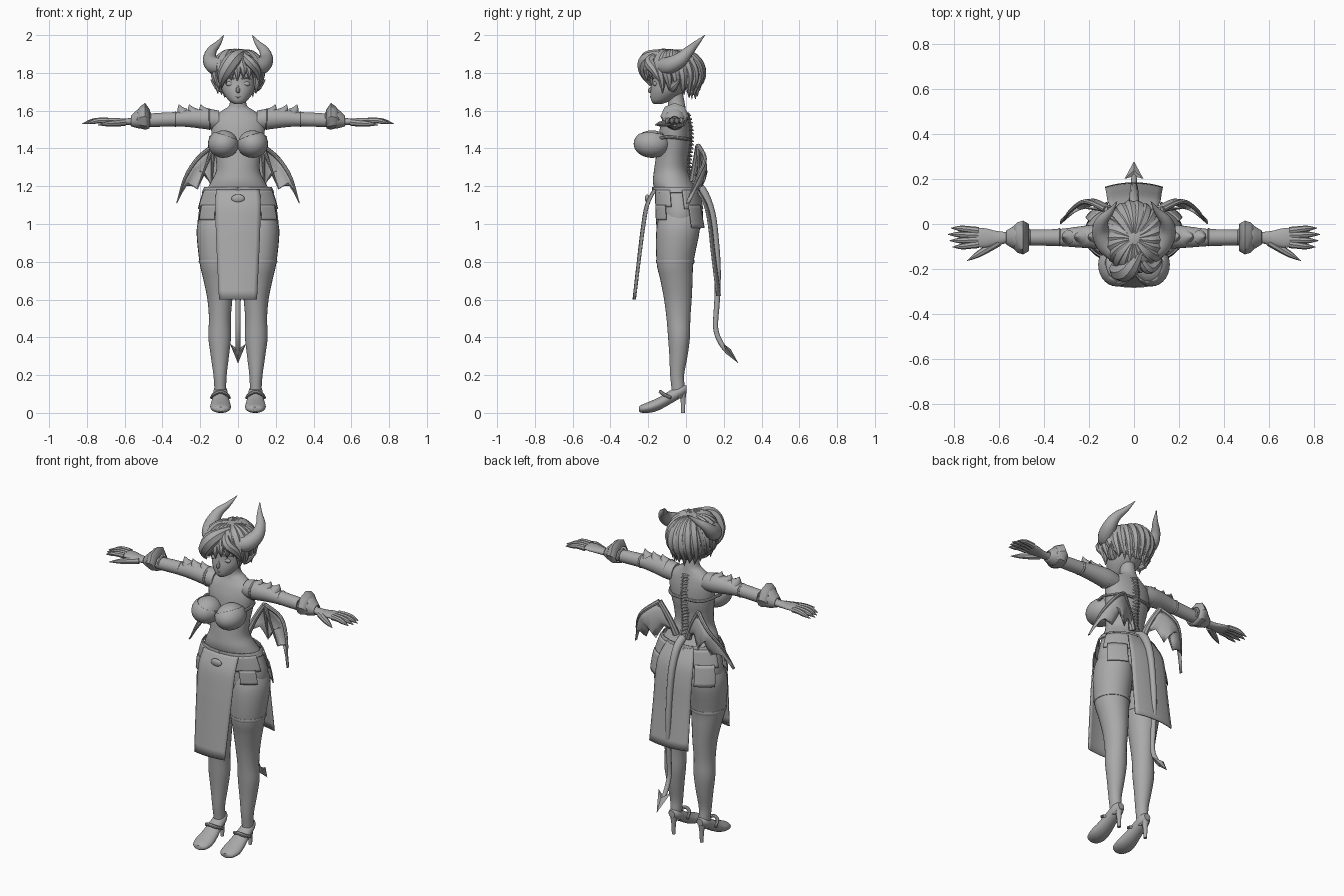
import bpy, bmesh, math, random
from mathutils import Vector, Matrix

random.seed(4)
cube = bpy.data.objects.get("Cube")
if cube:
    bpy.data.objects.remove(cube, do_unlink=True)

grey = bpy.data.materials.new("plain_grey")
grey.use_nodes = True
grey.diffuse_color = (0.4, 0.4, 0.4, 1)
grey.node_tree.nodes["Principled BSDF"].inputs["Base Color"].default_value = grey.diffuse_color
SIDES = ((1, "left_"), (-1, "right_"))


def finish(name, bm, thick=0, angle=40):
    if not thick:
        bmesh.ops.recalc_face_normals(bm, faces=bm.faces)
    mesh = bpy.data.meshes.new(name)
    bm.to_mesh(mesh)
    bm.free()
    mesh.materials.append(grey)
    ob = bpy.data.objects.new(name, mesh)
    bpy.context.collection.objects.link(ob)
    if thick:
        mod = ob.modifiers.new("thickness", "SOLIDIFY")
        mod.thickness, mod.offset = thick, 0
    bpy.ops.object.select_all(action="DESELECT")
    ob.select_set(True)
    bpy.context.view_layer.objects.active = ob
    bpy.ops.object.shade_smooth_by_angle(angle=math.radians(angle))
    return ob


def spline(pts, k=4):
    """Catmull-Rom resampling of tuples of any length."""
    v = [Vector(p) for p in pts]
    out = []
    for i in range(len(v) - 1):
        a, b, c, d = v[max(i - 1, 0)], v[i], v[i + 1], v[min(i + 2, len(v) - 1)]
        for j in range(k):
            t = j / k
            out.append(b + (c - a) * (t / 2) + (a * 2 - b * 5 + c * 4 - d) * (t * t / 2)
                       + (b * 3 - a - c * 3 + d) * (t ** 3 / 2))
    return out + [v[-1]]


def add_rings(bm, rings, closed=True, caps=True):
    rows = [[bm.verts.new(p) for p in r] for r in rings]
    n = len(rows[0])
    for a, b in zip(rows, rows[1:]):
        for i in range(n if closed else n - 1):
            j = (i + 1) % n
            bm.faces.new((a[i], a[j], b[j], b[i]))
    if closed and caps:
        bm.faces.new(rows[0])
        bm.faces.new(rows[-1])


def loft(name, rows, axis="z", n=24, sx=1, k=4, caps=True, thick=0):
    """Rows hold the centre (x, y, z) and the two radii across the axis."""
    rings = []
    for x, y, z, a, b in (map(tuple, spline([Vector(r) for r in rows], k))):
        ring = []
        for i in range(n):
            c, s = a * math.cos(math.tau * i / n), b * math.sin(math.tau * i / n)
            off = {"z": (c, s, 0), "x": (0, c, s), "y": (c, 0, s)}[axis]
            ring.append(((x + off[0]) * sx, y + off[1], z + off[2]))
        rings.append(ring)
    bm = bmesh.new()
    add_rings(bm, rings, caps=caps)
    return finish(name, bm, thick)


def add_tube(bm, pts, n=8, sx=1, k=4):
    """Tapered round tube; points hold x, y, z, radius."""
    p = spline(pts, k)
    rings, normal, last = [], None, None
    for i, q in enumerate(p):
        t = (p[min(i + 1, len(p) - 1)] - p[max(i - 1, 0)]).to_3d().normalized()
        normal = t.orthogonal() if normal is None else last.rotation_difference(t) @ normal
        side, last = t.cross(normal), t
        r = max(q[3], 0.0008)
        ring = [q.to_3d() + (normal * math.cos(math.tau * j / n) + side * math.sin(math.tau * j / n)) * r
                for j in range(n)]
        rings.append([(v.x * sx, v.y, v.z) for v in ring])
    add_rings(bm, rings)


def tube(name, *paths, **kw):
    bm = bmesh.new()
    for path in paths:
        add_tube(bm, path, **kw)
    return finish(name, bm)


def ball(name, pos, size, cut=None):
    bm = bmesh.new()
    m = Matrix.Translation(pos) @ Matrix.Diagonal((*size, 1))
    bmesh.ops.create_uvsphere(bm, u_segments=28, v_segments=18, radius=1, matrix=m)
    if cut:
        bmesh.ops.bisect_plane(bm, geom=bm.verts[:] + bm.edges[:] + bm.faces[:],
                               plane_co=cut[0], plane_no=cut[1], clear_outer=True)
    return finish(name, bm, 0.006 if cut else 0)


def sheet(name, rows, bend):
    """Hanging cloth; rows hold z, y, half width."""
    grid = [[(w * u / 5, y + bend * (w * u / 5) ** 2, z) for u in range(-5, 6)]
            for z, y, w in spline(rows)]
    bm = bmesh.new()
    add_rings(bm, grid, closed=False)
    finish(name, bm, 0.006)


# Torso and neck
torso = [(0, -.04, .9, .08, .06), (0, -.04, .96, .18, .11), (0, -.035, 1.05, .206, .125),
         (0, -.045, 1.15, .18, .115), (0, -.07, 1.22, .145, .105), (0, -.08, 1.28, .116, .09),
         (0, -.075, 1.35, .118, .085), (0, -.065, 1.42, .13, .085), (0, -.06, 1.5, .142, .08),
         (0, -.055, 1.56, .135, .065), (0, -.05, 1.6, .085, .05), (0, -.05, 1.63, .046, .045),
         (0, -.06, 1.7, .042, .042)]
loft("torso", torso, n=36)

# Head and face
loft("head", [(0, -.15, 1.635, .018, .02), (0, -.13, 1.655, .05, .055), (0, -.1, 1.7, .082, .088),
              (0, -.08, 1.75, .095, .1), (0, -.07, 1.82, .1, .105), (0, -.06, 1.88, .08, .085),
              (0, -.06, 1.92, .03, .03)], n=32)
tube("nose", [(0, -.175, 1.735, .004), (0, -.19, 1.705, .009), (0, -.185, 1.698, .004)])
tube("mouth", [(-.02, -.181, 1.675, .002), (0, -.186, 1.673, .004), (.02, -.181, 1.675, .002)])
for sx, side in SIDES:
    ball(side + "eye", (sx * .042, -.163, 1.742), (.022, .012, .013))
    tube(side + "eyebrow", [(.018, -.178, 1.768, .003), (.045, -.168, 1.776, .004), (.07, -.145, 1.765, .002)], sx=sx)
    tube(side + "ear", [(.085, -.075, 1.72, .018), (.11, -.06, 1.735, .016), (.145, -.03, 1.765, .001)], sx=sx)
    tube(side + "horn", [(.085, -.12, 1.835, .036), (.125, -.085, 1.84, .036), (.148, -.03, 1.87, .03),
                         (.14, .015, 1.915, .021), (.105, .055, 1.955, .012), (.075, .1, 2, .001)],
         sx=sx, n=14)

# Hair: cap and overlapping locks
CROWN = Vector((0, -.065, 1.785))
ball("hair_cap", CROWN, (.122, .142, .137), ((0, -.1, 1.775), (0, -.6, -1)))


def lock(turn, start, end, drop, radius):
    path = []
    for i in range(5):
        f = i / 4
        polar = math.radians(start + (end - start) * f)
        spin = turn + .25 * f
        p = CROWN + Vector((math.sin(spin) * math.sin(polar) * .118, -math.cos(spin) * math.sin(polar) * .143,
                            math.cos(polar) * .122))
        path.append((*p, radius * (.55, .95, 1, .8, .5)[i]))
    x, y, z, r = path[-1]
    return path + [(x * .96, y, z - drop, .001)]


locks = []
for i in range(22):
    a = math.tau * i / 22
    front = math.cos(a + .25)
    end = 82 if front > .6 else 105 if front > -.2 else 122
    locks.append(lock(a, 8, end + random.uniform(-7, 5), random.uniform(.035, .06), .026))
    if front < .5:
        locks.append(lock(a + .14, 30, end - 18, .05, .022))
tube("hair_locks", *locks, n=8, k=3)
tube("long_fringe", [(.03, -.12, 1.91, .012), (-.02, -.2, 1.875, .03), (-.06, -.212, 1.82, .03),
                     (-.085, -.195, 1.765, .018), (-.085, -.175, 1.72, .001)],
     [(.02, -.14, 1.9, .012), (.06, -.195, 1.86, .026), (.1, -.165, 1.81, .022), (.115, -.13, 1.74, .001)])

for sx, side in SIDES:
    # Chest
    ball(side + "breast", (sx * .076, -.18, 1.427), (.075, .09, .069))
    ball(side + "bra_cup", (sx * .077, -.18, 1.425), (.079, .094, .072),
         ((0, -.2, 1.44), (-.35 * sx, .1, 1)))
    tube(side + "bra_strap", [(.125, -.16, 1.45, .006), (.145, -.09, 1.46, .006), (.1, .005, 1.45, .006),
                              (0, .023, 1.45, .006)], sx=sx)

    # Legs and stocking edge
    loft(side + "leg", [(.108, -.035, 1.06, .085, .1), (.113, -.042, .97, .106, .115), (.108, -.058, .8, .096, .098),
                        (.102, -.05, .7, .08, .085), (.096, -.043, .6, .066, .073), (.096, -.04, .5, .058, .063),
                        (.097, -.037, .4, .06, .058), (.096, -.04, .3, .048, .048), (.095, -.047, .2, .035, .037),
                        (.094, -.042, .13, .031, .035), (.093, -.045, .08, .028, .03)], sx=sx, n=28)
    loft(side + "stocking_band", [(.108, -.057, .79, .097, .099), (.108, -.057, .8, .1, .102),
                                  (.108, -.057, .81, .099, .101)], sx=sx, n=28, k=2)

    # Heeled shoes
    loft(side + "shoe", [(.09, -.25, .02, .018, .012), (.09, -.235, .022, .043, .021), (.092, -.19, .031, .055, .03),
                         (.092, -.14, .05, .05, .034), (.093, -.08, .085, .041, .036), (.093, -.025, .115, .036, .033),
                         (.093, .003, .125, .02, .02)], axis="y", sx=sx)
    loft(side + "heel", [(.093, -.022, .12, .028, .026), (.093, -.016, .07, .014, .014),
                         (.093, -.016, 0, .01, .01)], sx=sx, n=14)
    tube(side + "shoe_strap", [(.046, -.08, .08, .006), (.062, -.12, .1, .007), (.093, -.135, .112, .007),
                               (.125, -.12, .1, .007), (.14, -.08, .08, .006)], sx=sx)

    # Arms, sleeves and arm spikes
    loft(side + "arm", [(.1, -.055, 1.55, .05, .05), (.16, -.055, 1.555, .054, .054), (.25, -.058, 1.558, .046, .046),
                        (.33, -.06, 1.555, .038, .038), (.45, -.06, 1.55, .035, .036), (.52, -.06, 1.545, .03, .028),
                        (.57, -.06, 1.542, .024, .02)], axis="x", sx=sx)
    for part, x, r in (("upper", .145, .057), ("elbow", .325, .041), ("forearm", .46, .038)):
        loft(side + part + "_band", [(x, -.058, 1.555, r - .004, r - .004), (x + .006, -.058, 1.555, r, r),
                                     (x + .012, -.058, 1.555, r - .004, r - .004)], axis="x", sx=sx, k=2)
    tube(side + "arm_spikes", *[[(x - .012, -.058, 1.59, .026), (x, -.058, 1.61, .013), (x + .008, -.058, 1.633, .001)]
                                for x in (.19, .25, .305)], sx=sx)
    loft(side + "cuff", [(.565, -.06, 1.545, .028, .025), (.535, -.06, 1.555, .046, .044), (.515, -.06, 1.56, .055, .052)],
         axis="x", sx=sx, caps=False, thick=.006)
    loft(side + "cuff_flare", [(.535, -.06, 1.553, .046, .04), (.515, -.06, 1.565, .065, .056), (.492, -.06, 1.57, .072, .068),
                               (.468, -.06, 1.555, .058, .046)], axis="x", n=8, sx=sx, k=1, caps=False, thick=.006)

    # Hands with clawed fingers
    loft(side + "palm", [(.56, -.06, 1.542, .024, .019), (.61, -.063, 1.542, .032, .017), (.66, -.062, 1.546, .043, .016),
                         (.7, -.06, 1.548, .04, .012), (.715, -.06, 1.548, .03, .007)], axis="x", sx=sx)
    fingers = [[(.69, -.06 + f * .03, 1.547, .012), (.735, -.06 + f * .036, 1.548, .0105),
                (.78 - abs(f - .2) * .012, -.06 + f * .04, 1.542, .009),
                (.828 - abs(f - .2) * .02, -.06 + f * .042, 1.53, .001)] for f in (-1, -.33, .33, 1)]
    thumb = [(.6, -.08, 1.538, .014), (.65, -.11, 1.533, .013), (.695, -.137, 1.53, .01), (.74, -.163, 1.524, .001)]
    tube(side + "fingers", *fingers, thumb, sx=sx)

    # Bat wings: membrane between the leading edge and a scalloped edge
    joint, tip = (.13, .065, 1.415), (.325, 0, 1.11)
    edge = [joint, (.215, .1, 1.345), (.28, .06, 1.245), tip]
    low = [(.04, .035, 1.23), (.1, .065, 1.275), (.14, .085, 1.2), (.175, .085, 1.265), (.215, .07, 1.185),
           (.265, .05, 1.215), tip]
    grid = []
    for e, l in zip(spline(edge, 4), spline(low, 2)):
        row = [e.lerp(l, u / 4) + Vector((0, .018 * math.sin(math.pi * u / 4), 0)) for u in range(5)]
        grid.append([(p.x * sx, p.y, p.z) for p in row])
    bm = bmesh.new()
    add_rings(bm, grid, closed=False)
    finish(side + "wing_membrane", bm, .005)
    tube(side + "wing_bones", [(*low[0], .014), (.075, .05, 1.32, .012), (*joint, .011)],
         [(*p, r) for p, r in zip(edge, (.012, .01, .008, .001))],
         *[[(*joint, .008), (*low[i], .002)] for i in (2, 4)], sx=sx)

# Spine of bony plates following the back
back = [(r[1] + r[4], r[2]) for r in torso[4:-1]]
bm = bmesh.new()
for i in range(19):
    z = 1.23 + .0195 * i
    (y0, z0), (y1, z1) = next((a, b) for a, b in zip(back, back[1:]) if a[1] <= z <= b[1])
    y = y0 + (y1 - y0) * (z - z0) / (z1 - z0)
    add_tube(bm, [(-.025, y - .004, z, .003), (0, y + .004, z, .008), (.025, y - .004, z, .003)], n=6, k=2)
    add_tube(bm, [(0, y, z, .009), (0, y + .022, z - .008, .002)], n=6, k=1)
finish("spine", bm)

# Belt and stepped hip plates wrapped around the hips
def hip_plate(name, a0, a1, z0, z1, gap):
    grid = []
    for i in range(7):
        z = z0 + (z1 - z0) * i / 6
        f = (z - 1) / .2
        rx, ry, cy = .222 - .01 * f - .042 * f * f, .135 - .018 * f, -.035 - .02 * f
        row = []
        for j in range(17):
            a = math.radians(a0 + (a1 - a0) * j / 16)
            row.append(((rx + gap) * math.sin(a), cy - (ry + gap) * math.cos(a), z))
        grid.append(row)
    bm = bmesh.new()
    add_rings(bm, grid, closed=False)
    finish(name, bm, .006)


hip_plate("belt", 0, 360, 1.165, 1.195, .004)
for s, side in SIDES:
    hip_plate(side + "front_pouch", s * 33, s * 62, 1.02, 1.1, .01)
    hip_plate(side + "front_strap", s * 28, s * 75, 1.09, 1.18, .004)
    hip_plate(side + "back_plate", s * 115, s * 150, .98, 1.1, .012)
    hip_plate(side + "back_strap", s * 105, s * 170, 1.08, 1.18, .006)
ball("buckle", (0, -.205, 1.135), (.035, .012, .022))

# Front and back loincloth panels
sheet("front_panel", [(1.18, -.175, .115), (1.1, -.215, .12), (.98, -.236, .117), (.85, -.252, .112),
                      (.6, -.28, .1)], 1.2)
sheet("back_panel", [(1.19, .06, .085), (1.1, .112, .115), (1, .135, .12), (.85, .152, .122),
                     (.62, .182, .128)], -1.2)

# Tail with arrow tip
tube("tail", [(0, .02, 1.22, .018), (0, .085, 1.18, .017), (0, .135, 1.06, .015), (0, .158, .9, .013),
              (0, .168, .75, .012), (0, .165, .6, .011), (0, .157, .45, .01), (0, .185, .37, .01),
              (0, .225, .315, .008)], n=10)
bm = bmesh.new()
outline = [bm.verts.new(p) for p in ((0, .278, .262), (.042, .2, .365), (0, .212, .335), (-.042, .2, .365))]
for off in (.012, -.012):
    ridge = bm.verts.new((0, .225 + off, .325 + off))
    for a, b in zip(outline, outline[1:] + outline[:1]):
        bm.faces.new((a, b, ridge))
finish("tail_tip", bm, angle=20)
